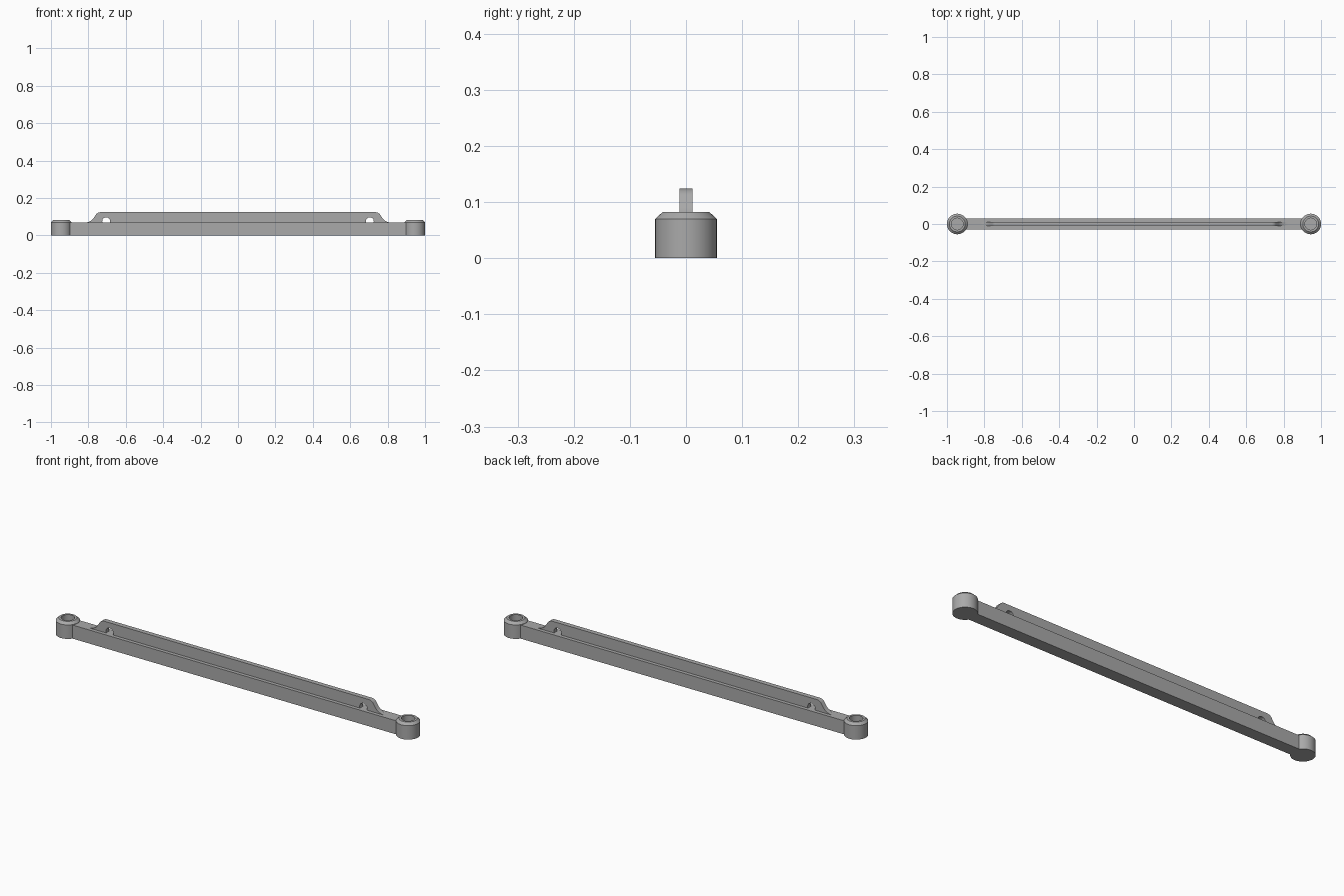
import bpy, bmesh, math
from mathutils import Matrix

if "Cube" in bpy.data.objects:
    bpy.data.objects.remove(bpy.data.objects["Cube"], do_unlink=True)

BOSS_X = 0.945
BAR_TOP = 0.068

grey = bpy.data.materials.new("plain grey")
grey.use_nodes = True
colour = (0.4, 0.4, 0.4, 1)
grey.diffuse_color = colour
grey.node_tree.nodes["Principled BSDF"].inputs["Base Color"].default_value = colour


def finish(bm, name):
    bmesh.ops.recalc_face_normals(bm, faces=bm.faces)
    mesh = bpy.data.meshes.new(name)
    bm.to_mesh(mesh)
    bm.free()
    mesh.materials.append(grey)
    obj = bpy.data.objects.new(name, mesh)
    bpy.context.collection.objects.link(obj)
    bpy.ops.object.select_all(action='DESELECT')
    obj.select_set(True)
    bpy.context.view_layer.objects.active = obj
    bpy.ops.object.shade_smooth_by_angle(angle=math.radians(25))
    return obj


def arc(cx, cz, radius, start, end, steps):
    angles = [math.radians(start + (end - start) * i / steps) for i in range(steps + 1)]
    return [(cx + radius * math.cos(a), cz + radius * math.sin(a)) for a in angles]


# Long rectangular bar, ending inside the walls of the end bosses
bm = bmesh.new()
size = Matrix.Diagonal((2 * (BOSS_X - 0.04), 0.06, BAR_TOP, 1))
bmesh.ops.create_cube(bm, size=1, matrix=Matrix.Translation((0, 0, BAR_TOP / 2)) @ size)
finish(bm, "bar")

# Upright rail: swept ends and a round hole cut off flush with the bar
half = arc(0.705, 0.076, 0.021, 205, -25, 20)       # hole
half += arc(0.82, 0.128, 0.06, 270, 220, 8)         # lower sweep
half += arc(0.735, 0.094, 0.03, 40, 90, 8)          # upper round
half = [(x, max(z, BAR_TOP - 0.001)) for x, z in half]
outline = half + [(-x, z) for x, z in reversed(half)]
bm = bmesh.new()
face = bm.faces.new([bm.verts.new((x, -0.012, z)) for x, z in outline])
result = bmesh.ops.extrude_face_region(bm, geom=[face], use_keep_orig=True)
moved = [v for v in result["geom"] if isinstance(v, bmesh.types.BMVert)]
bmesh.ops.translate(bm, verts=moved, vec=(0, 0.024, 0))
finish(bm, "rail")

# End bosses: chamfered cylinders with a blind socket in the top
profile = [(0, 0), (0.055, 0), (0.055, 0.07), (0.042, 0.082),
           (0.031, 0.082), (0.031, 0.025), (0, 0.025)]
for side, name in ((1, "left_boss"), (-1, "right_boss")):
    bm = bmesh.new()
    verts = [bm.verts.new((r, 0, z)) for r, z in profile]
    edges = [bm.edges.new(pair) for pair in zip(verts, verts[1:])]
    bmesh.ops.spin(bm, geom=verts + edges, cent=(0, 0, 0), axis=(0, 0, 1),
                   angle=math.tau, steps=48)
    bmesh.ops.remove_doubles(bm, verts=bm.verts, dist=0.0001)
    finish(bm, name).location.x = side * BOSS_X
